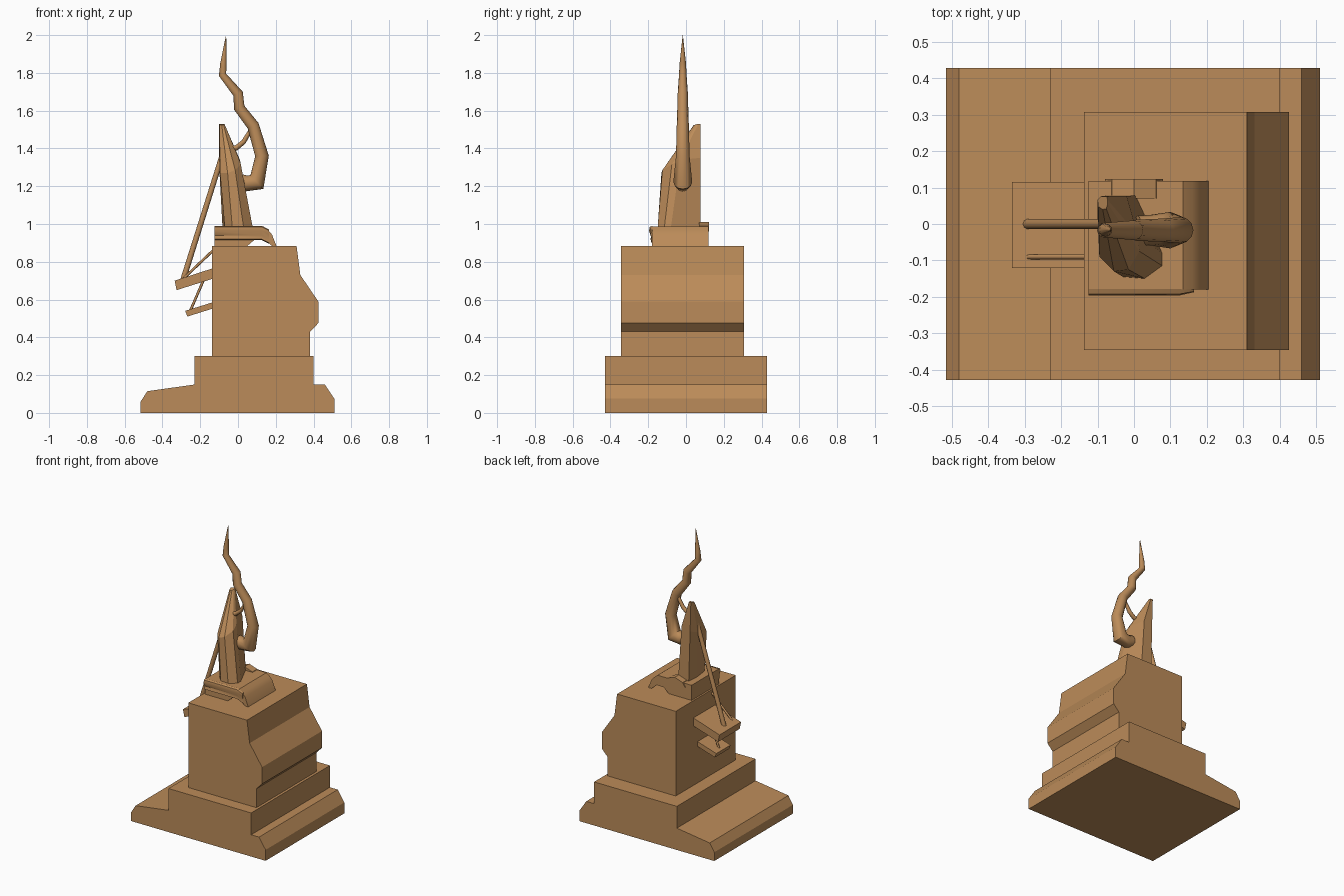
import bpy, bmesh, math
from mathutils import Vector

if "Cube" in bpy.data.objects:
    bpy.data.objects.remove(bpy.data.objects["Cube"])

bronze = bpy.data.materials.new("bronze")
bronze.diffuse_color = (0.5, 0.26, 0.1, 1)
bronze.use_nodes = True
bronze.node_tree.nodes["Principled BSDF"].inputs["Base Color"].default_value = bronze.diffuse_color


def loft(name, rings, smooth=None):
    """Skin a list of equal-sized point rings and cap both ends."""
    bm = bmesh.new()
    rows = [[bm.verts.new(p) for p in ring] for ring in rings]
    n = len(rows[0])
    for a, b in zip(rows, rows[1:]):
        for i in range(n):
            j = (i + 1) % n
            bm.faces.new((a[i], a[j], b[j], b[i]))
    bm.faces.new(rows[0])
    bm.faces.new(rows[-1])
    bmesh.ops.recalc_face_normals(bm, faces=bm.faces)
    mesh = bpy.data.meshes.new(name)
    bm.to_mesh(mesh)
    bm.free()
    obj = bpy.data.objects.new(name, mesh)
    bpy.context.collection.objects.link(obj)
    mesh.materials.append(bronze)
    if smooth:
        bpy.ops.object.select_all(action='DESELECT')
        obj.select_set(True)
        bpy.context.view_layer.objects.active = obj
        bpy.ops.object.shade_smooth_by_angle(angle=math.radians(smooth))
    return obj


def slab(name, profile, y0, y1, smooth=None):
    """Extrude an x-z profile along y."""
    return loft(name, [[(x, y, z) for x, z in profile] for y in (y0, y1)], smooth)


def tube(name, path, y, sides=10):
    """Tapered tube through (x, z, radius) points in the plane y."""
    pts = [Vector((x, y, z)) for x, z, r in path]
    rings = []
    for i, p in enumerate(pts):
        dirs = [(b - a).normalized() for a, b in zip(pts, pts[1:])]
        t = (dirs[max(i - 1, 0)] + dirs[min(i, len(dirs) - 1)]).normalized()
        n, s = Vector((t.z, 0, -t.x)), Vector((0, 1, 0))
        r = path[i][2]
        rings.append([p + r * (math.cos(a) * n + math.sin(a) * s)
                      for a in (2 * math.pi * k / sides for k in range(sides))])
    return loft(name, rings, 50)


# Stepped base and main block
slab("stepped_base", [(-.515, 0), (.51, 0), (.51, .075), (.46, .15), (.4, .15), (.4, .3),
                      (-.23, .3), (-.23, .15), (-.48, .115), (-.515, .06)], -.428, .428)
slab("pedestal_block", [(-.137, .3), (.382, .3), (.382, .43), (.425, .475), (.425, .59),
                        (.33, .73), (.31, .883), (-.137, .883)], -.345, .307)

# Side shelves
slab("upper_shelf", [(-.335, .7), (-.325, .65), (-.135, .71), (-.135, .765)], -.12, .115)
slab("lower_shelf", [(-.28, .54), (-.268, .51), (-.135, .552), (-.135, .585)], -.085, .07)

# Figure plinth with an arched end and a front lip
slab("arched_plinth", [(-.125, .88), (.045, .88), (.087, .916), (.14, .918), (.178, .885),
                       (.205, .88), (.18, .944), (.16, .967), (.135, .987), (-.125, .987)],
     -.18, .118, 35)
lip = [(-.178, .99), (-.192, .985), (-.196, .965), (-.183, .94), (-.188, .92), (-.178, .915)]
loft("plinth_front_lip", [[(-.125, y, z) for y, z in lip],
                          [(.125, y, z) for y, z in lip],
                          [(.165, y * .5 - .089, z - .02) for y, z in lip]], 40)
slab("plinth_back_rim", [(-.08, .96), (.08, .96), (.06, .99), (0, 1.01), (-.06, .99)], .07, .123)

# Faceted figure rising to a peak at the back
loft("figure_body", [
    [(-.075, .078, .98), (.005, .078, .98), (.078, -.08, .98), (.078, -.115, .98),
     (.03, -.15, .98), (-.03, -.145, .98), (-.07, -.1, .98), (-.082, .0, .98)],
    [(-.085, .077, 1.33), (-.02, .077, 1.35), (.01, -.03, 1.34), (.015, -.075, 1.315),
     (-.015, -.125, 1.285), (-.055, -.13, 1.27), (-.095, -.09, 1.27), (-.1, .02, 1.31)],
    [(-.09, .076, 1.53), (-.075, .076, 1.53), (-.072, .066, 1.53), (-.072, .056, 1.528),
     (-.076, .042, 1.523), (-.086, .04, 1.523), (-.098, .048, 1.526), (-.1, .066, 1.53)]])

# Twisting flame-like horn and its small branch
tube("horn", [(.01, 1.225, .04), (.045, 1.215, .042), (.1, 1.222, .05), (.127, 1.36, .036),
              (.08, 1.52, .032), (.007, 1.615, .029), (0, 1.69, .027), (-.082, 1.79, .02),
              (-.077, 1.85, .017), (-.063, 2.0, .0005)], -.017, 12)
tube("horn_branch", [(-.06, 1.4, .014), (-.01, 1.402, .014), (.03, 1.435, .013),
                     (.075, 1.51, .01)], -.01, 8)

# Pole and support struts
tube("long_pole", [(-.292, .7, .015), (-.08, 1.375, .014)], 0)
tube("upper_strut", [(-.29, .71, .007), (-.13, .862, .007)], -.09, 8)
tube("lower_strut", [(-.255, .535, .007), (-.175, .72, .007)], 0, 8)
